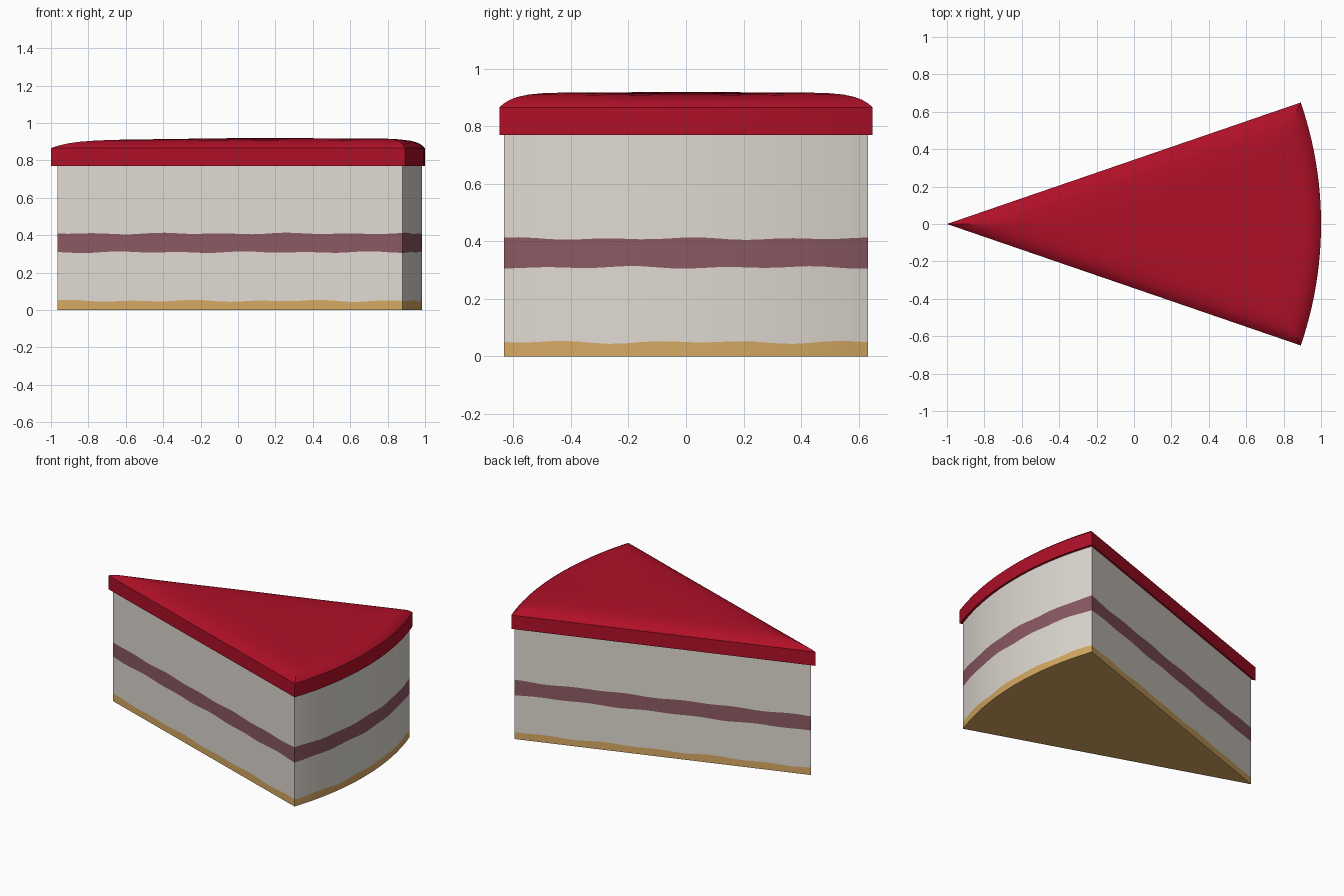
import bpy, bmesh, math

if "Cube" in bpy.data.objects:
    bpy.data.objects.remove(bpy.data.objects["Cube"])

HALF = math.radians(18.95)      # half of the slice angle
SIDE, ARC = 32, 24              # segments per cut side / outer arc


def material(name, rgb):
    m = bpy.data.materials.new(name)
    m.diffuse_color = (*rgb, 1.0)
    m.use_nodes = True
    m.node_tree.nodes["Principled BSDF"].inputs["Base Color"].default_value = m.diffuse_color
    return m


cream = material("cream", (0.74, 0.70, 0.64))
jam = material("berry_filling", (0.26, 0.10, 0.125))
crust = material("golden_crust", (0.68, 0.40, 0.125))
red = material("red_icing", (0.43, 0.005, 0.021))


def wedge(tip_x, radius, d=0.0):
    """Slice outline (counter-clockwise from the tip), inset by d."""
    r = radius - d
    a = HALF - math.asin(d / r)
    tip = (tip_x + d / math.sin(HALF), 0.0)
    arc = [(tip_x + r * math.cos(t), r * math.sin(t))
           for t in (-a + 2 * a * i / ARC for i in range(ARC + 1))]

    def line(p, q):
        return [(p[0] + (q[0] - p[0]) * i / SIDE, p[1] + (q[1] - p[1]) * i / SIDE)
                for i in range(SIDE)]
    return line(tip, arc[0]) + arc[:-1] + line(arc[-1], tip)


def build(name, rings, mats, ring_mats, smooth=False):
    """Bridge stacked rings of points, cap both ends."""
    bm = bmesh.new()
    loops = [[bm.verts.new(p) for p in ring] for ring in rings]
    n = len(loops[0])
    for k in range(len(loops) - 1):
        lo, hi = loops[k], loops[k + 1]
        for i in range(n):
            j = (i + 1) % n
            f = bm.faces.new((lo[i], lo[j], hi[j], hi[i]))
            f.material_index = ring_mats[k]
    bm.faces.new(loops[0][::-1]).material_index = ring_mats[0]
    top = bm.faces.new(loops[-1])
    top.material_index = ring_mats[-1]
    bmesh.ops.triangulate(bm, faces=[top])
    mesh = bpy.data.meshes.new(name)
    bm.to_mesh(mesh)
    bm.free()
    for m in mats:
        mesh.materials.append(m)
    ob = bpy.data.objects.new(name, mesh)
    bpy.context.collection.objects.link(ob)
    if smooth:
        bpy.context.view_layer.objects.active = ob
        ob.select_set(True)
        bpy.ops.object.shade_smooth_by_angle(angle=math.radians(32))
        ob.select_set(False)
    return ob


# Cake body: layers with wavy boundaries
body = wedge(-0.965, 1.95)
count = len(body)


def level(z, wave=0.0, phase=0.0):
    ring = []
    for i, (x, y) in enumerate(body):
        t = 2 * math.pi * i / count
        w = 0.6 * math.sin(15 * t + phase) + 0.4 * math.sin(8 * t + 2 * phase)
        ring.append((x, y, z + wave * w))
    return ring


build("cake_layers",
      [level(0), level(0.049, 0.006, 0.5), level(0.309, 0.005, 2.0),
       level(0.409, 0.005, 4.0), level(0.80)],
      [crust, cream, jam], [0, 1, 2, 1])

# Icing: overhanging slab with a softly domed, slightly uneven top
dome = [(0.0, 0.0), (0.012, 0.012), (0.03, 0.025), (0.05, 0.034), (0.08, 0.042),
        (0.12, 0.047), (0.18, 0.050), (0.26, 0.051), (0.34, 0.051),
        (0.42, 0.051), (0.475, 0.051)]
icing = [[(x, y, 0.77) for x, y in wedge(-1.0, 2.0)]]
for d, h in dome:
    icing.append([(x, y, 0.866 + h + 0.003 * (h / 0.051) * math.sin(4.5 * x + 0.8) * math.cos(5 * y))
                  for x, y in wedge(-1.0, 2.0, d)])
build("icing_top", icing, [red], [0] * len(icing), smooth=True)
